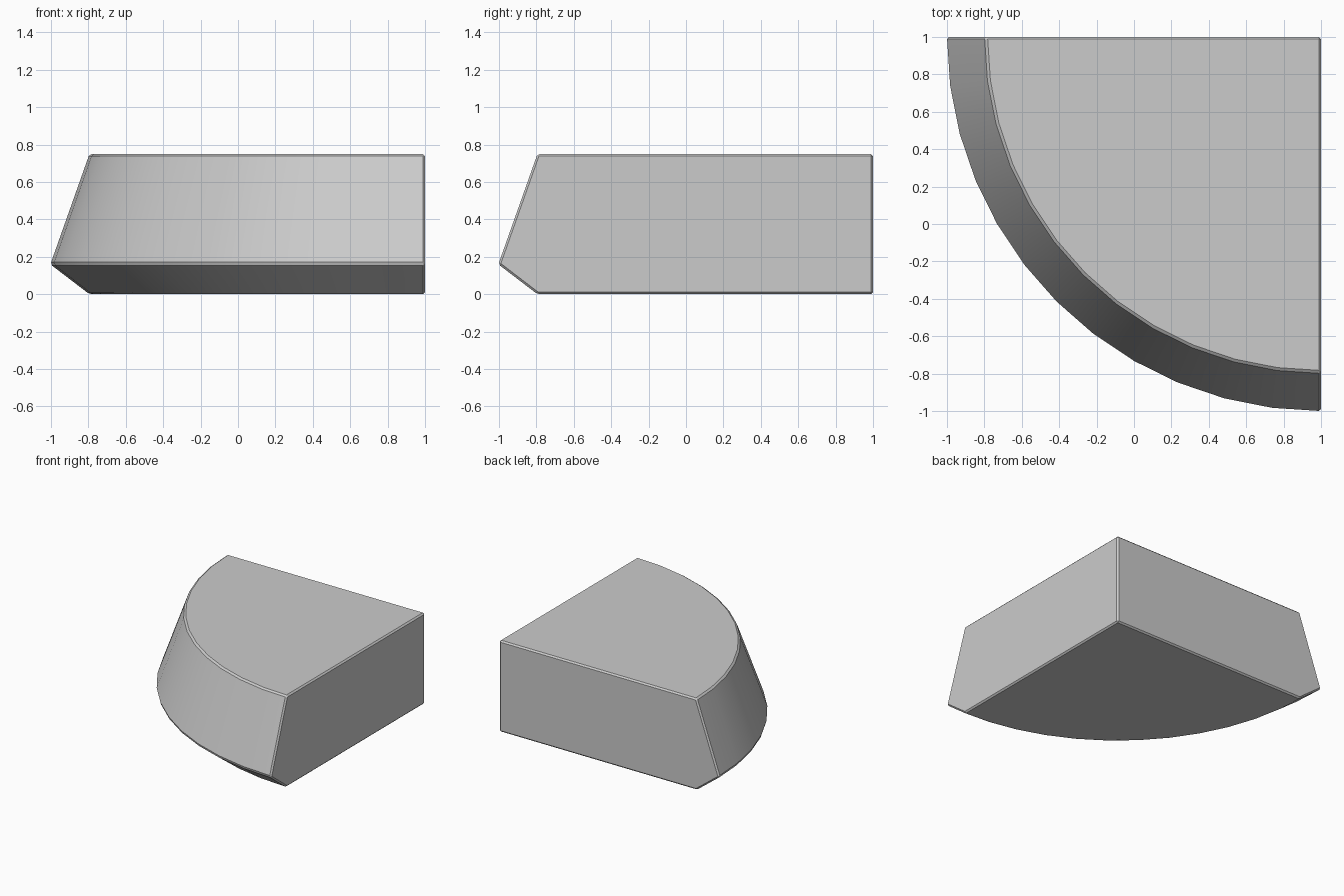
import bpy, bmesh, math

cube = bpy.data.objects.get("Cube")
if cube:
    bpy.data.objects.remove(cube, do_unlink=True)

GREY = (0.6, 0.6, 0.6, 1)
STEPS = 12
CORNER = 1.0

# Plain grey material
mat = bpy.data.materials.new("light_grey")
mat.use_nodes = True
mat.diffuse_color = GREY
mat.node_tree.nodes["Principled BSDF"].inputs["Base Color"].default_value = GREY

# Quarter round wedge: rim profile (radius, height) swept about the square corner
profile = [(1.795, 0), (2.004, 0.16), (1.795, 0.75)]
bm = bmesh.new()
low = bm.verts.new((CORNER, CORNER, 0))
high = bm.verts.new((CORNER, CORNER, 0.75))
rings = []
for i in range(STEPS + 1):
    a = math.pi + math.pi / 2 * i / STEPS
    rings.append([bm.verts.new((CORNER + r * math.cos(a), CORNER + r * math.sin(a), z))
                  for r, z in profile])
for a, b in zip(rings, rings[1:]):
    for j in range(2):
        bm.faces.new((a[j], b[j], b[j + 1], a[j + 1]))

# Flat top, bottom and two straight sides
bm.faces.new([low] + [r[0] for r in rings])
bm.faces.new([high] + [r[2] for r in rings])
for r in (rings[0], rings[-1]):
    bm.faces.new([low] + r + [high])
bmesh.ops.recalc_face_normals(bm, faces=bm.faces)

# Narrow chamfer on every sharp edge
sharp = [e for e in bm.edges if e.calc_face_angle() > math.radians(30)]
bmesh.ops.bevel(bm, geom=sharp, offset=0.012, segments=1, profile=0.5,
                affect='EDGES', clamp_overlap=True)
mesh = bpy.data.meshes.new("quarter_round_block")
bm.to_mesh(mesh)
bm.free()
mesh.materials.append(mat)
block = bpy.data.objects.new("quarter_round_block", mesh)
bpy.context.collection.objects.link(block)

# Smooth the curved rim, keep the chamfers crisp
bpy.ops.object.select_all(action='DESELECT')
block.select_set(True)
bpy.context.view_layer.objects.active = block
bpy.ops.object.shade_smooth_by_angle(angle=math.radians(15))
